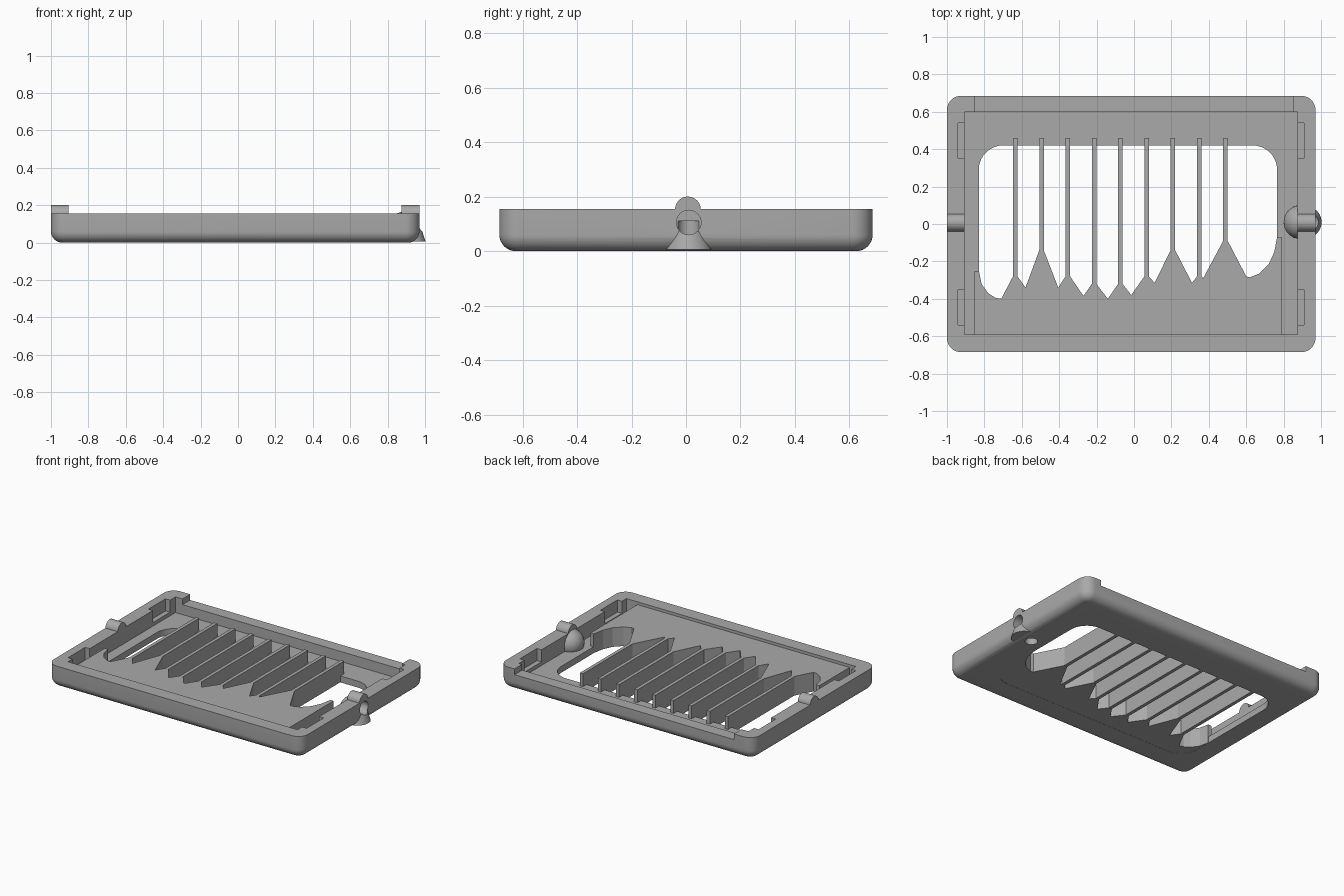
import bpy, bmesh, math
from mathutils import Matrix

if "Cube" in bpy.data.objects:
    bpy.data.objects.remove(bpy.data.objects["Cube"], do_unlink=True)

grey = bpy.data.materials.new("plain grey")
grey.use_nodes = True
grey.diffuse_color = (0.4, 0.4, 0.4, 1)
grey.node_tree.nodes["Principled BSDF"].inputs["Base Color"].default_value = (0.4, 0.4, 0.4, 1)

RIM, FLOOR, DECK = 0.155, 0.045, 0.135


def finish(name, bm):
    bmesh.ops.recalc_face_normals(bm, faces=bm.faces)
    mesh = bpy.data.meshes.new(name)
    bm.to_mesh(mesh)
    bm.free()
    mesh.materials.append(grey)
    ob = bpy.data.objects.new(name, mesh)
    bpy.context.scene.collection.objects.link(ob)
    return ob


def rounded_rect(x0, x1, y0, y1, r, steps=10):
    pts = []
    for i, (cx, cy) in enumerate([(x1 - r, y1 - r), (x0 + r, y1 - r), (x0 + r, y0 + r), (x1 - r, y0 + r)]):
        for k in range(steps + 1):
            a = math.pi / 2 * (i + k / steps)
            pts.append((cx + r * math.cos(a), cy + r * math.sin(a)))
    return pts


def loft(name, layers):
    """Closed solid through stacked outlines, given as (outline, z)."""
    bm = bmesh.new()
    rings = [[bm.verts.new((x, y, z)) for x, y in pts] for pts, z in layers]
    n = len(rings[0])
    for lo, hi in zip(rings, rings[1:]):
        for i in range(n):
            bm.faces.new((lo[i], lo[(i + 1) % n], hi[(i + 1) % n], hi[i]))
    bm.faces.new(rings[0][::-1])
    bm.faces.new(rings[-1])
    return finish(name, bm)


def prism(name, pts, z0, z1):
    return loft(name, [(pts, z0), (pts, z1)])


def box(name, x0, x1, y0, y1, z0, z1):
    return prism(name, [(x0, y0), (x1, y0), (x1, y1), (x0, y1)], z0, z1)


def cone(name, centre, r1, r2, depth, along_x=False):
    bm = bmesh.new()
    m = Matrix.Translation(centre)
    if along_x:
        m = m @ Matrix.Rotation(math.pi / 2, 4, 'Y')
    bmesh.ops.create_cone(bm, cap_ends=True, segments=40, radius1=r1, radius2=r2, depth=depth, matrix=m)
    return finish(name, bm)


def boolean(ob, tools, operation='DIFFERENCE'):
    for tool in tools:
        mod = ob.modifiers.new(tool.name, 'BOOLEAN')
        mod.operation, mod.object, mod.solver = operation, tool, 'EXACT'
        bpy.context.view_layer.objects.active = ob
        bpy.ops.object.modifier_apply(modifier=mod.name)
        bpy.data.objects.remove(tool, do_unlink=True)


# Tray body with a rolled bottom edge
R = 0.06
layers = []
for k in range(9):
    a = math.pi / 2 * k / 8
    d = R * (1 - math.sin(a))
    layers.append((rounded_rect(-1 + d, 0.97 - d, -0.685 + d, 0.685 - d, 0.075 - d), R * (1 - math.cos(a))))
layers.append((layers[-1][0], RIM))
tray = loft("tray", layers)

# Cavity, floor opening, lowered back wall and side wall pockets
cuts = [box("cavity", -0.905, 0.875, -0.59, 0.6, FLOOR, 0.3),
        prism("opening", rounded_rect(-0.83, 0.765, -0.5, 0.42, 0.13), -0.1, 0.3),
        box("back_gap", -0.85, 0.85, 0.55, 0.8, 0.115, 0.3)]
for x0, x1 in ((-0.94, -0.89), (0.86, 0.91)):
    for y0, y1 in ((0.35, 0.54), (-0.54, -0.35)):
        cuts.append(box("pocket", x0, x1, y0, y1, 0.07, 0.3))
boolean(tray, cuts)

# Cable outlet: flared boss outside, dome inside
boss = cone("outlet_boss", (0.918, 0.01, 0.065), 0.085, 0.047, 0.12)
bm = bmesh.new()
bmesh.ops.create_uvsphere(bm, u_segments=32, v_segments=20, radius=0.09,
                          matrix=Matrix.Translation((0.89, 0.01, 0.075)))
dome = finish("outlet_dome", bm)
boolean(dome, [box("dome_base", 0.7, 1.1, -0.2, 0.2, -0.1, 0.004),
               box("dome_outer", 0.93, 1.1, -0.2, 0.2, -0.1, 0.3)])
boolean(tray, [boss, dome], 'UNION')
boolean(tray, [cone("side_bore", (0.95, 0.01, 0.105), 0.045, 0.045, 0.2, True),
               cone("floor_bore", (0.86, 0.01, 0.03), 0.04, 0.04, 0.16)])

# Half-round nubs on the side wall tops
nubs = []
for name, x0, x1 in (("right_nub", -1, -0.905), ("left_nub", 0.875, 0.97)):
    nub = cone(name, ((x0 + x1) / 2, 0.007, 0.153), 0.047, 0.047, x1 - x0, True)
    boolean(nub, [box("nub_cut", -2, 2, -1, 1, 0, 0.15)])
    nubs.append(nub)

# Raised deck with pointed roots, and the fins growing out of them
fin_x = [-0.635 + 0.1405 * i for i in range(9)]
root_y = [-0.28, -0.14, -0.28, -0.32, -0.32, -0.28, -0.14, -0.28, -0.09]
valleys = [(-0.58, -0.34), (-0.405, -0.34), (-0.27, -0.385), (-0.14, -0.4),
           (-0.015, -0.38), (0.11, -0.315), (0.31, -0.315), (0.37, -0.29)]
half = 0.012
edge = [(-0.855, -0.255), (-0.828, -0.255), (-0.815, -0.32), (-0.78, -0.37), (-0.74, -0.395), (-0.71, -0.4)]
for i, (x, y) in enumerate(zip(fin_x, root_y)):
    edge += [(x - half, y), (x + half, y)]
    if i < len(valleys):
        edge.append(valleys[i])
edge += [(0.6, -0.28), (0.62, -0.285), (0.67, -0.265), (0.72, -0.215), (0.75, -0.15), (0.765, -0.07),
         (0.79, -0.07), (0.79, -0.595), (-0.855, -0.595)]
deck = prism("deck", edge, 0.001, DECK)
for i, (x, y) in enumerate(zip(fin_x, root_y)):
    box(f"fin_{i + 1}", x - half, x + half, y - 0.02, 0.46, 0.002, DECK)

# Keep creases sharp on the rounded parts
bpy.ops.object.select_all(action='DESELECT')
for ob in [tray] + nubs:
    ob.select_set(True)
bpy.context.view_layer.objects.active = tray
bpy.ops.object.shade_smooth_by_angle(angle=math.radians(30))
